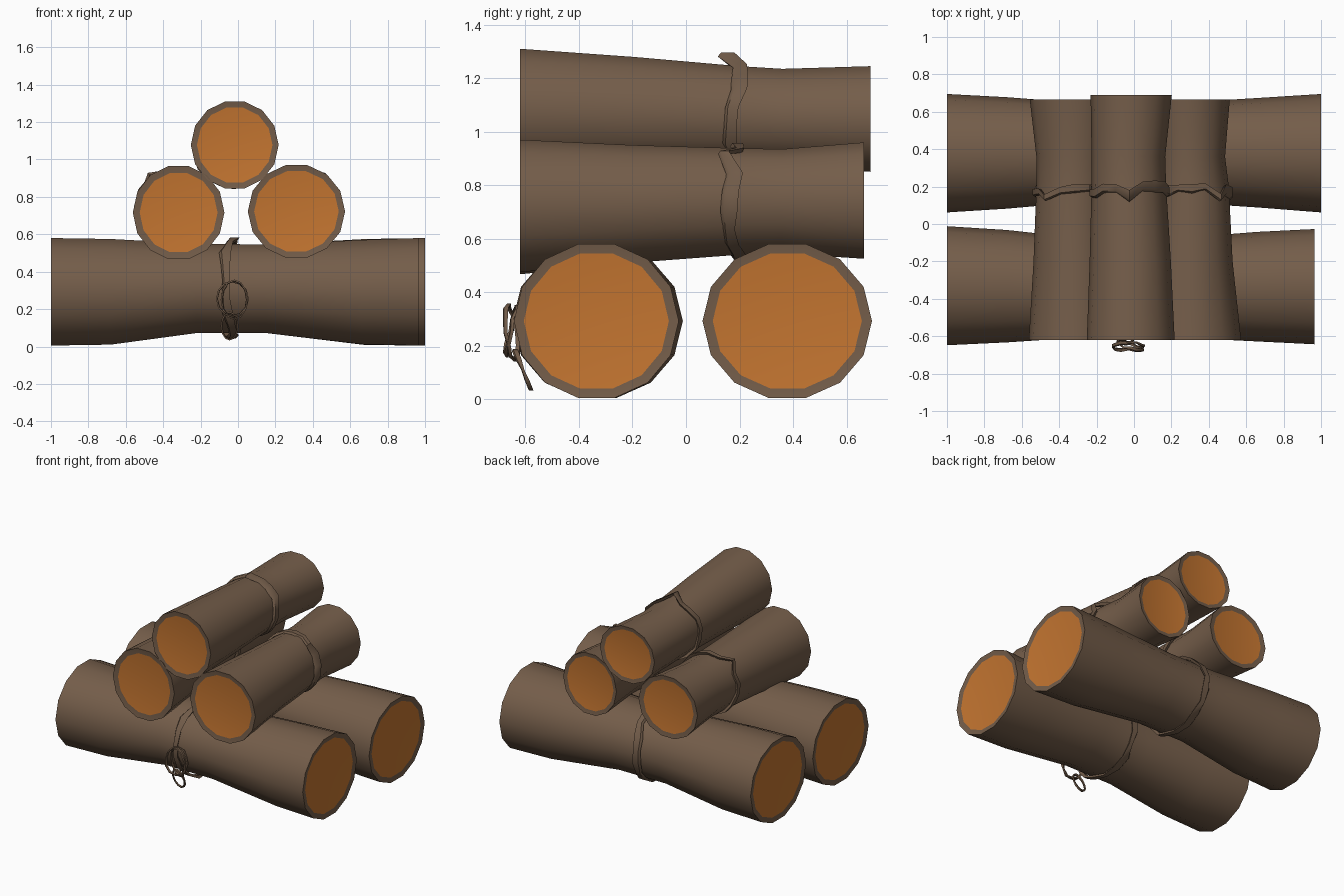
import bpy, bmesh, math, random
from mathutils import Vector

random.seed(4)
if "Cube" in bpy.data.objects:
    bpy.data.objects.remove(bpy.data.objects["Cube"], do_unlink=True)


def material(name, rgb):
    m = bpy.data.materials.new(name)
    m.use_nodes = True
    m.diffuse_color = (*rgb, 1)
    node = m.node_tree.nodes["Principled BSDF"]
    node.inputs["Base Color"].default_value = (*rgb, 1)
    node.inputs["Roughness"].default_value = 0.9
    return m


BARK = material("brown bark", (0.175, 0.11, 0.068))
WOOD = material("orange cut wood", (0.55, 0.178, 0.03))
ROPE = material("brown vine", (0.165, 0.105, 0.066))
SIDES = 14


def finish(bm, name, mats, angle):
    bmesh.ops.recalc_face_normals(bm, faces=bm.faces)
    mesh = bpy.data.meshes.new(name)
    bm.to_mesh(mesh)
    bm.free()
    for m in mats:
        mesh.materials.append(m)
    ob = bpy.data.objects.new(name, mesh)
    bpy.context.collection.objects.link(ob)
    bpy.ops.object.select_all(action='DESELECT')
    ob.select_set(True)
    bpy.context.view_layer.objects.active = ob
    bpy.ops.object.shade_smooth_by_angle(angle=math.radians(angle))
    return ob


def place(axis, t, side, z):
    return Vector((t, side, z)) if axis == 'x' else Vector((side, t, z))


def bridge(bm, a, b):
    n = len(a)
    return [bm.faces.new((a[i], a[(i + 1) % n], b[(i + 1) % n], b[i])) for i in range(n)]


# Log: loft of oval stations (t, side_min, side_max, z_min, z_max) with cut ends
def log(name, axis, stations, rim):
    bm = bmesh.new()

    def ring(st, scale=1.0, push=0.0):
        t, s0, s1, z0, z1 = st
        verts = []
        for i in range(SIDES):
            a = math.tau * (i + 0.5) / SIDES
            verts.append(bm.verts.new(place(
                axis, t + push,
                (s0 + s1) / 2 + (s1 - s0) / 2 * scale * math.sin(a) * 1.01,
                (z0 + z1) / 2 + (z1 - z0) / 2 * scale * math.cos(a) * 1.025)))
        return verts

    rings = [ring(s) for s in stations]
    for a, b in zip(rings, rings[1:]):
        bridge(bm, a, b)
    # bark rim around a slightly sunken wood disc
    for outer, st, push in ((rings[0], stations[0], 0.006), (rings[-1], stations[-1], -0.006)):
        inner = ring(st, rim, push)
        bridge(bm, outer, inner)
        bm.faces.new(inner).material_index = 1
    return finish(bm, name, [BARK, WOOD], 45)


# Closed ribbon following points, each with an outward and a width direction
def ribbon(name, frames, thick, width):
    bm = bmesh.new()
    rings = []
    for p, out, side in frames:
        w = side * width * random.uniform(0.6, 1.2) / 2
        o = out * thick
        rings.append([bm.verts.new(q) for q in (p - w, p + o - w * 0.6, p + o + w, p + w * 0.6 - o * 0.3)])
    for i, r in enumerate(rings):
        bridge(bm, r, rings[(i + 1) % len(rings)])
    return finish(bm, name, [ROPE], 50)


# Vine tied round a log, wandering along its axis, with an optional pointed tip
def tie(name, axis, t, s, z, rs, rz, tip=None):
    frames = []
    n = 18
    along = place(axis, 1, 0, 0)
    for i in range(n):
        a = math.tau * i / n
        out = place(axis, 0, math.sin(a), math.cos(a))
        k = 1 + random.uniform(-0.01, 0.035)
        shift = 0.02 * math.sin(2 * a + 1) + random.uniform(-0.012, 0.012)
        if tip is not None and i == tip:
            k, shift = 1.16, -0.04
        p = place(axis, t + shift, s + rs * k * math.sin(a), z + rz * k * math.cos(a))
        frames.append((p, out, along))
    return ribbon(name, frames, 0.014, 0.055)


# Two thick bottom logs, narrow at the waist
log("bottom_front_log", 'x', [
    (-1, -0.645, -0.015, 0.005, 0.58), (-0.68, -0.63, -0.035, 0.01, 0.575),
    (-0.22, -0.6, -0.085, 0.072, 0.55), (0.15, -0.6, -0.085, 0.072, 0.545),
    (0.66, -0.625, -0.045, 0.012, 0.57), (0.965, -0.64, -0.03, 0.005, 0.58)], 0.88)
log("bottom_back_log", 'x', [
    (-1, 0.065, 0.692, 0.005, 0.58), (-0.68, 0.085, 0.675, 0.01, 0.575),
    (-0.22, 0.125, 0.64, 0.072, 0.55), (0.15, 0.125, 0.64, 0.072, 0.545),
    (0.68, 0.09, 0.672, 0.008, 0.575), (1, 0.065, 0.692, 0.005, 0.58)], 0.88)

# Three thinner logs stacked crosswise
log("upper_right_log", 'y', [
    (-0.62, -0.56, -0.075, 0.467, 0.965), (-0.2, -0.535, -0.1, 0.51, 0.945),
    (0.2, -0.52, -0.12, 0.54, 0.935), (0.36, -0.52, -0.12, 0.545, 0.935),
    (0.665, -0.555, -0.09, 0.525, 0.96)], 0.85)
log("upper_left_log", 'y', [
    (-0.62, 0.055, 0.57, 0.475, 0.97), (-0.2, 0.085, 0.525, 0.51, 0.95),
    (0.2, 0.115, 0.505, 0.54, 0.938), (0.36, 0.115, 0.485, 0.545, 0.935),
    (0.665, 0.09, 0.51, 0.525, 0.96)], 0.87)
log("top_log", 'y', [
    (-0.62, -0.25, 0.215, 0.845, 1.31), (-0.2, -0.235, 0.195, 0.855, 1.28),
    (0.2, -0.225, 0.17, 0.865, 1.245), (0.36, -0.225, 0.165, 0.865, 1.235),
    (0.69, -0.23, 0.2, 0.85, 1.245)], 0.86)

# Vines round every log
tie("top_vine", 'y', 0.19, -0.025, 1.055, 0.2, 0.195, 0)
tie("upper_right_vine", 'y', 0.18, -0.32, 0.74, 0.205, 0.2, 16)
tie("upper_left_vine", 'y', 0.18, 0.31, 0.74, 0.2, 0.2, 2)
tie("bottom_front_vine", 'x', -0.05, -0.343, 0.311, 0.265, 0.25)
tie("bottom_back_vine", 'x', -0.05, 0.383, 0.311, 0.265, 0.25)

# Knot of loose loops on the front vine
for k, (cx, cz, rx, rz, lean) in enumerate((
        (-0.03, 0.255, 0.08, 0.09, 0.02), (-0.02, 0.25, 0.065, 0.1, -0.025),
        (-0.045, 0.11, 0.04, 0.07, 0.01))):
    frames = []
    for i in range(12):
        a = math.tau * i / 12
        out = Vector((math.cos(a), 0, math.sin(a)))
        y = -0.655 + lean * math.sin(a + k) + random.uniform(-0.006, 0.006)
        if k == 2:
            y = -0.64 + 0.06 * (1 - math.sin(a)) / 2
        p = Vector((cx + rx * out.x, y, cz + rz * out.z))
        frames.append((p, out, Vector((0, 1, 0))))
    ribbon("knot_loop_%d" % (k + 1), frames, 0.008, 0.018)
